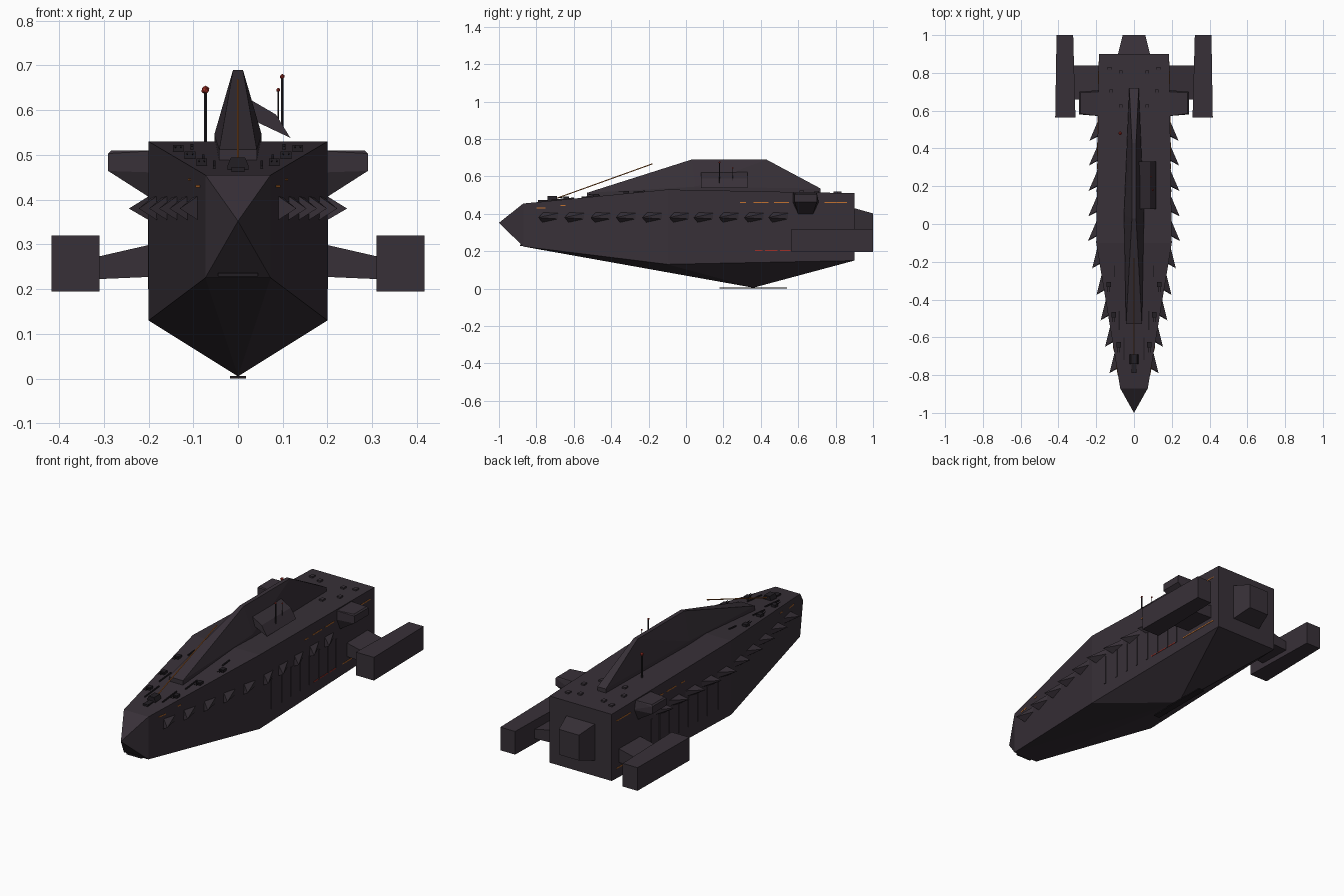
import bpy, bmesh, math
from mathutils import Vector

if "Cube" in bpy.data.objects:
    bpy.data.objects.remove(bpy.data.objects["Cube"])


def material(name, rgb):
    m = bpy.data.materials.new(name)
    m.diffuse_color = (*rgb, 1)
    m.use_nodes = True
    m.node_tree.nodes["Principled BSDF"].inputs["Base Color"].default_value = m.diffuse_color
    return m


HULL = material("dark plum plating", (0.039, 0.030, 0.039))
DARK = material("near black fittings", (0.016, 0.013, 0.017))
ORANGE = material("orange lights", (0.55, 0.17, 0.03))
RED = material("red beacons", (0.36, 0.03, 0.02))


def mesh_object(name, verts, faces, mat):
    me = bpy.data.meshes.new(name)
    bm = bmesh.new()
    vs = [bm.verts.new(v) for v in verts]
    if faces is None:
        bmesh.ops.convex_hull(bm, input=vs)
        bmesh.ops.dissolve_limit(bm, angle_limit=0.01, verts=bm.verts, edges=bm.edges)
    else:
        for f in faces:
            bm.faces.new([vs[i] for i in f])
    bmesh.ops.recalc_face_normals(bm, faces=bm.faces)
    bm.to_mesh(me)
    bm.free()
    me.materials.append(mat)
    ob = bpy.data.objects.new(name, me)
    bpy.context.collection.objects.link(ob)
    return ob


def solid(name, verts, mat=HULL):
    """Convex part spanning the given corner points."""
    return mesh_object(name, verts, None, mat)


def box(name, x0, x1, y0, y1, z0, z1, mat=HULL):
    return solid(name, [(x, y, z) for x in (x0, x1) for y in (y0, y1) for z in (z0, z1)], mat)


def rod(name, a, b, r, mat, sides=6):
    a, b = Vector(a), Vector(b)
    bpy.ops.mesh.primitive_cylinder_add(vertices=sides, radius=r, depth=(b - a).length, location=(a + b) / 2)
    ob = bpy.context.object
    ob.rotation_euler = (b - a).to_track_quat('Z', 'Y').to_euler()
    ob.name = name
    ob.data.materials.append(mat)


def ball(name, loc, r):
    bpy.ops.mesh.primitive_ico_sphere_add(subdivisions=1, radius=r, location=loc)
    bpy.context.object.name = name
    bpy.context.object.data.materials.append(RED)


# Hull stations: y, half width, bottom, top
STATIONS = [(-0.87, 0.073, 0.225, 0.455), (-0.1, 0.2, 0.13, 0.53), (0.9, 0.186, 0.15, 0.51)]


def at(y, k):
    """Interpolated hull value: 1 half width, 2 bottom, 3 top."""
    for a, b in zip(STATIONS, STATIONS[1:]):
        if y <= b[0]:
            t = (y - a[0]) / (b[0] - a[0])
            return a[k] + t * (b[k] - a[k])
    return STATIONS[-1][k]


# Hull: three box sections, pointed nose and a keel point
verts = []
for y, w, lo, hi in STATIONS:
    verts += [(-w, y, lo), (w, y, lo), (w, y, hi), (-w, y, hi)]
verts += [(0, -1, 0.352), (0, 0.36, 0.005)]
faces = [(8, 9, 10, 11)]
for i in range(4):
    faces.append((i, (i + 1) % 4, 12))
for s in (0, 4):
    for i in (1, 2, 3):
        j = (i + 1) % 4
        faces.append((s + i, s + j, s + j + 4, s + i + 4))
for a, b in ((0, 1), (1, 5), (5, 9), (9, 8), (8, 4), (4, 0)):
    faces.append((a, b, 13))
mesh_object("hull", verts, faces, HULL)
box("keel_plate", -0.018, 0.018, 0.18, 0.54, 0, 0.006, DARK)
box("nose_bar", -0.045, 0.045, -0.888, -0.87, 0.228, 0.236, DARK)

# Stern engine block
solid("stern_engine", [(x * s, y, z) for s in (-1, 1) for x, y, z in
      ((0.085, 0.9, 0.235), (0.085, 0.9, 0.43), (0.06, 1, 0.265), (0.06, 1, 0.402))])

# Dorsal sail
solid("dorsal_sail", [(x * s, y, z) for s in (-1, 1) for x, y, z in
      ((0.042, -0.53, 0.485), (0.042, -0.53, 0.512), (0.053, 0.05, 0.51), (0.053, 0.05, 0.545),
       (0.025, 0.72, 0.51), (0.025, 0.72, 0.535), (0.011, 0.03, 0.69), (0.011, 0.43, 0.69))])

# Sensor platform slung off the sail's right side
solid("sensor_platform", [(x, y, z) for y in (0.08, 0.33) for x, z in
      ((0.025, 0.625), (0.085, 0.59), (0.117, 0.538), (0.045, 0.572))])

# Masts with red beacons
for x, y, z0, z1, r, rb in ((-0.073, 0.48, 0.51, 0.645, 0.004, 0.01),
                            (0.099, 0.18, 0.56, 0.675, 0.003, 0.006),
                            (0.09, 0.25, 0.57, 0.645, 0.002, 0.005)):
    rod("mast", (x, y, z0), (x, y, z1), r, DARK)
    ball("beacon", (x, y, z1), rb)

# Bow boom and its mount
rod("bow_boom", (0, -0.7, 0.48), (0, -0.18, 0.667), 0.0028, ORANGE)
solid("boom_mount", [(x * s, y, z) for s in (-1, 1) for y in (-0.74, -0.69) for x, z in
      ((0.024, 0.46), (0.024, 0.475), (0.016, 0.494))], DARK)
box("boom_mount_base", -0.014, 0.014, -0.79, -0.74, 0.455, 0.473, DARK)

for s in (-1, 1):
    side = "right" if s > 0 else "left"

    # Engine nacelle and pylon
    solid(side + "_nacelle", [(s * x, y, z) for z in (0.195, 0.32) for x, y in
          ((0.31, 0.565), (0.417, 0.565), (0.322, 1), (0.41, 1))])
    solid(side + "_pylon", [(s * x, y, z) for y in (0.66, 0.84) for x, z in
          ((0.18, 0.228), (0.18, 0.303), (0.32, 0.222), (0.32, 0.271))])

    # Sponson with sloped underside
    solid(side + "_sponson", [(s * x, y, z) for x, y, z in
          ((0.17, 0.57, 0.51), (0.17, 0.7, 0.51), (0.283, 0.585, 0.51), (0.283, 0.695, 0.51),
           (0.29, 0.58, 0.503), (0.29, 0.7, 0.503), (0.29, 0.58, 0.464), (0.29, 0.7, 0.464),
           (0.17, 0.57, 0.46), (0.17, 0.71, 0.46), (0.19, 0.6, 0.4), (0.19, 0.68, 0.4))])

    # Row of barbs pointing out and forward
    for y in (-0.79, -0.65, -0.51, -0.375, -0.235, -0.09, 0.04, 0.175, 0.31, 0.44):
        w = lambda d: s * (at(y + d, 1) - 0.004)
        solid(side + "_barb", [(s * (at(y, 1) + 0.044), y, 0.38), (w(0.03), y + 0.03, 0.41),
              (w(0.025), y + 0.025, 0.352), (w(0.115), y + 0.115, 0.405), (w(0.115), y + 0.115, 0.372)])

    # Flank ribs
    for y in (0.0, 0.09, 0.17, 0.25, 0.33, 0.41, 0.49, 0.56):
        x = at(y, 1)
        box(side + "_rib", s * (x - 0.01), s * (x + 0.003), y, y + 0.012, 0.2, 0.36)

    # Light strips along the flanks
    for y0, y1, z, m in ((-0.8, -0.75, 0.43, ORANGE), (-0.67, -0.645, 0.445, ORANGE),
                         (0.29, 0.32, 0.46, ORANGE), (0.36, 0.44, 0.46, ORANGE),
                         (0.47, 0.55, 0.46, ORANGE), (0.74, 0.86, 0.46, ORANGE),
                         (0.37, 0.56, 0.203, RED), (0.62, 0.86, 0.203, ORANGE)):
        solid(side + "_light_strip", [(s * (at(y, 1) + d), y, z + h) for y in (y0, y1)
              for d in (-0.004, 0.002) for h in (-0.0025, 0.0025)], m)

    # Bow deck turrets with twin barrels
    for y in (-0.64, -0.48, -0.32):
        x, z = s * (at(y, 1) - 0.03), at(y, 3)
        box(side + "_turret", x - 0.012, x + 0.012, y - 0.014, y + 0.014, z - 0.01, z + 0.014, DARK)
        for d in (-0.006, 0.006):
            rod(side + "_turret_barrel", (x + d, y, z + 0.008), (x + d, y - 0.04, z + 0.01), 0.002, DARK)

    # Low deck rails and stern deck hatches
    for y0, y1, x in ((-0.72, -0.6, 0.05), (-0.56, -0.46, 0.075), (-0.28, -0.22, 0.1)):
        solid(side + "_deck_rail", [(s * (x + d), y, at(y, 3) + h) for y in (y0, y1)
              for d in (0, 0.006) for h in (-0.004, 0.006)], DARK)
    for x, y in ((0.07, 0.62), (0.12, 0.7), (0.07, 0.8), (0.13, 0.82)):
        z = at(y, 3)
        box(side + "_deck_hatch", s * (x - 0.01), s * (x + 0.01), y - 0.012, y + 0.012, z - 0.01, z + 0.008)
